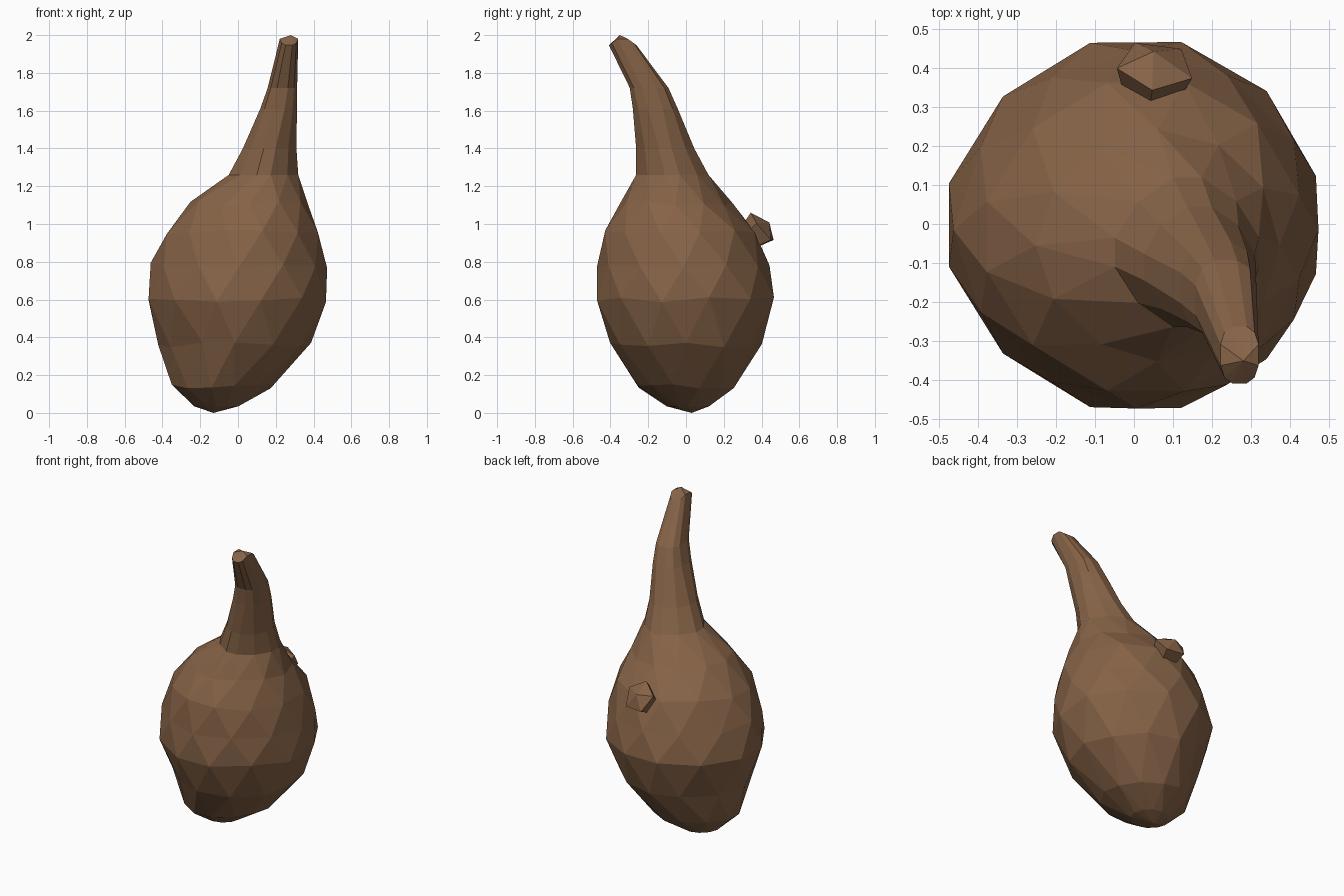
import bpy, bmesh, math, random
from mathutils import Vector

if "Cube" in bpy.data.objects:
    bpy.data.objects.remove(bpy.data.objects["Cube"])

random.seed(4)
brown = bpy.data.materials.new("gourd brown")
brown.diffuse_color = (0.24, 0.125, 0.063, 1)
brown.use_nodes = True
brown.node_tree.nodes["Principled BSDF"].inputs["Base Color"].default_value = brown.diffuse_color


def ring(n, phase, x0, x1, y0, y1, z, dip=0.0, jit=0.0, left=1.0, right=1.0):
    """Ring within x and y limits; left/right powers pinch (> 1) or square (< 1) it."""
    pts = []
    for i in range(n):
        a = 2 * math.pi * (i + phase) / n
        power = left if math.cos(a) < 0 else right
        c, s = (math.copysign(abs(v) ** power, v) for v in (math.cos(a), math.sin(a)))
        pts.append(Vector(((x0 + x1) / 2 + c * (x1 - x0) / 2,
                           (y0 + y1) / 2 + s * (y1 - y0) / 2,
                           z - dip * abs(s) + random.uniform(-jit, jit))))
    return pts


def loft(name, rings, staggered, bottom=None, top=None):
    """Flat-shaded skin; the first 'staggered' bands are triangles, the rest quads."""
    bm = bmesh.new()
    loops = [[bm.verts.new(p) for p in r] for r in rings]
    n = len(loops[0])
    for k in range(len(loops) - 1):
        a, b = loops[k], loops[k + 1]
        for i in range(n):
            j = (i + 1) % n
            if k >= staggered:
                bm.faces.new((a[i], a[j], b[j], b[i]))
            elif k % 2 == 0:
                bm.faces.new((a[i], a[j], b[i]))
                bm.faces.new((a[j], b[j], b[i]))
            else:
                bm.faces.new((a[i], b[j], b[i]))
                bm.faces.new((a[i], a[j], b[j]))
    for loop, tip in ((loops[0], bottom), (loops[-1], top)):
        if tip is None:
            bm.faces.new(loop)
        else:
            v = bm.verts.new(tip)
            for i in range(n):
                bm.faces.new((loop[i], loop[(i + 1) % n], v))
    bmesh.ops.recalc_face_normals(bm, faces=bm.faces)
    mesh = bpy.data.meshes.new(name)
    bm.to_mesh(mesh)
    bm.free()
    mesh.materials.append(brown)
    obj = bpy.data.objects.new(name, mesh)
    bpy.context.collection.objects.link(obj)
    return obj


# Gourd body: z, x limits, y limits; alternate rings turned half a step
body = [
    (0.035, -0.23, 0.0, -0.10, 0.12),
    (0.14, -0.35, 0.17, -0.25, 0.25),
    (0.36, -0.42, 0.385, -0.40, 0.40),
    (0.60, -0.48, 0.47, -0.475, 0.47),
    (0.78, -0.46, 0.47, -0.47, 0.44),
    (0.96, -0.38, 0.425, -0.43, 0.365),
    (1.11, -0.25, 0.37, -0.35, 0.24),
    (1.26, -0.045, 0.315, -0.26, 0.115),
]
N = 12
rings = []
for k, (z, x0, x1, y0, y1) in enumerate(body):
    g = 0.012 if k % 2 else 0.002
    rings.append(ring(N, 0.5 * (k % 2), x0 - g, x1 + g, y0 - g, y1 + g, z,
                      jit=0.015 if 0 < k < 7 else 0.0,
                      left=1.25 if k in (1, 2, 7) else 1.12,
                      right=1.2 if k == 7 else 1.0))

# Neck grows from the body's top ring and leans to the front right
neck = [
    (1.40, 0.02, 0.315, -0.27, 0.05, 0.0, 1.15),
    (1.61, 0.115, 0.315, -0.285, -0.04, 0.0, 0.85),
    (1.72, 0.155, 0.315, -0.30, -0.09, 0.0, 0.75),
    (2.00, 0.22, 0.32, -0.41, -0.26, 0.055, 0.75),
]
for z, x0, x1, y0, y1, d, p in neck:
    rings.append(ring(N, 0.5, x0, x1, y0, y1, z, d, left=p, right=p))
loft("gourd_body_and_neck", rings, len(body) - 1,
     bottom=(-0.13, 0.03, 0.0), top=(0.28, -0.35, 2.0))

# Small knob on the back, five-sided with a blunt point
knob = [ring(5, 0.25, -r, r, -r, r, z) for z, r in ((-0.13, 0.06), (0.0, 0.102))]
stub = loft("back_knob", knob, 0, top=(0.01, 0, 0.045))
stub.location = (0.055, 0.405, 0.98)
stub.rotation_mode = 'QUATERNION'
stub.rotation_quaternion = Vector((0.1, 0.75, 0.6)).to_track_quat('Z', 'Y')
